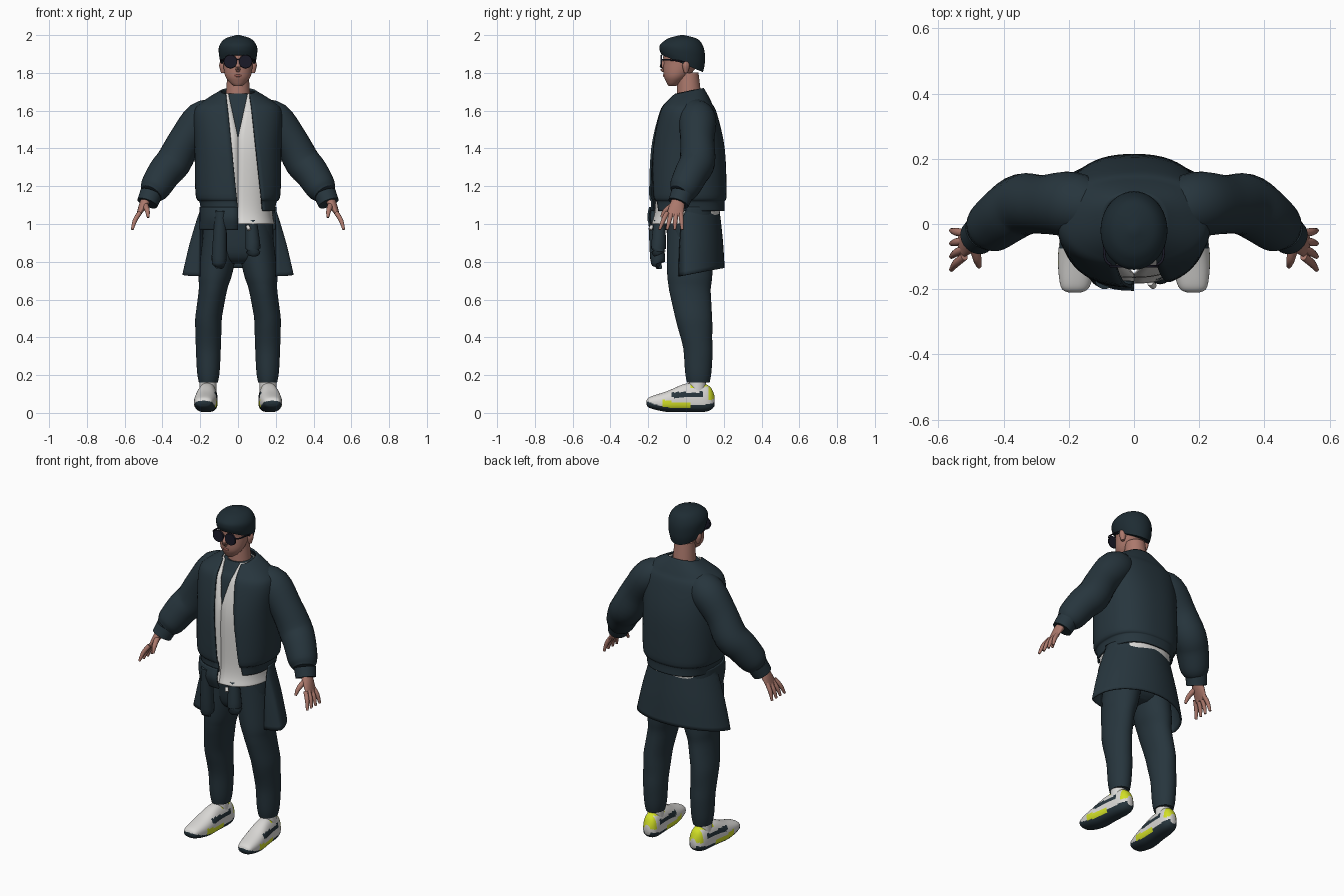
import bpy
import bmesh
from math import sin, cos, asin, pi
from mathutils import Vector

if "Cube" in bpy.data.objects:
    bpy.data.objects.remove(bpy.data.objects["Cube"])


def material(name, red, green, blue):
    mat = bpy.data.materials.new(name)
    mat.use_nodes = True
    mat.diffuse_color = (red, green, blue, 1)
    mat.node_tree.nodes["Principled BSDF"].inputs["Base Color"].default_value = mat.diffuse_color
    return mat


cloth = material("dark slate cloth", .02, .036, .047)
hair_dark = material("blue black hair", .013, .025, .033)
white = material("off white", .7, .69, .67)
skin = material("skin", .41, .19, .15)
lip = material("lip", .3, .1, .08)
lens_black = material("lens black", .01, .01, .02)
yellow = material("neon yellow", .65, .75, .02)

SIDES = (("left_", 1), ("right_", -1))


def spline(keys, steps):
    """Smooth curve through tuples of numbers."""
    points = []
    last = len(keys) - 1
    for i in range(last):
        before, start, end, after = (keys[max(0, min(last, i + j))] for j in (-1, 0, 1, 2))
        for k in range(steps):
            t = k / steps
            points.append([q + t / 2 * (r - p + t * (2*p - 5*q + 4*r - s + t * (3*(q - r) + s - p)))
                           for p, q, r, s in zip(before, start, end, after)])
    return points + [list(keys[-1])]


def power(value, exponent):
    return abs(value) ** exponent * (1 if value >= 0 else -1)


def skin_rings(name, rings, mats, closed=True, side=1, rule=None):
    """Bridge rings of points into a smooth-shaded object."""
    bm = bmesh.new()
    rows = [[bm.verts.new((x * side, y, z)) for x, y, z in ring] for ring in rings]
    count = len(rows[0])
    for low, high in zip(rows, rows[1:]):
        for j in range(count if closed else count - 1):
            k = (j + 1) % count
            bm.faces.new((low[j], low[k], high[k], high[j]))
    if closed:
        bm.faces.new(rows[0][::-1])
        bm.faces.new(rows[-1])
    bmesh.ops.recalc_face_normals(bm, faces=bm.faces)
    if rule:
        for face in bm.faces:
            face.material_index = rule(face.calc_center_median())
    mesh = bpy.data.meshes.new(name)
    bm.to_mesh(mesh)
    bm.free()
    for mat in mats:
        mesh.materials.append(mat)
    mesh.shade_smooth()
    mesh.set_sharp_from_angle(angle=.9)
    part = bpy.data.objects.new(name, mesh)
    bpy.context.collection.objects.link(part)
    return part


def loft(name, mats, keys, centre=lambda h: (0, 0), tilt=lambda h: 0, edges=None,
         exponent=2.4, count=40, steps=5, lying=False, thickness=.01, **options):
    """Keys: height, half width, front depth and, where it differs, back depth.
    edges gives the x limits of a front opening; lying swaps height and depth."""
    keys = [key if len(key) == 4 else (*key, key[2]) for key in keys]
    rings = []
    for height, width, front, back in spline(keys, steps):
        first, last = 0, 2 * pi * (count - 1) / count
        if edges:
            right, left = (asin(max(-1, min(1, power(edge / width, exponent / 2))))
                           for edge in edges(height))
            first, last = left, 2 * pi + right
        middle_x, middle_y = centre(height)
        ring = []
        for j in range(count):
            angle = first + (last - first) * j / (count - 1)
            depth = -(front if cos(angle) > 0 else back) * power(cos(angle), 2 / exponent)
            x = middle_x + width * power(sin(angle), 2 / exponent)
            y, z = middle_y + depth, height + tilt(height) * depth
            ring.append((x, z, y) if lying else (x, y, z))
        rings.append(ring)
    part = skin_rings(name, rings, mats, closed=not edges, **options)
    if edges:
        solid = part.modifiers.new("thickness", "SOLIDIFY")
        solid.thickness, solid.offset = thickness, 0


def tube(name, mat, keys, count=16, steps=4, **options):
    """Keys: x, y, z, radius."""
    points = spline(keys, steps)
    rings = []
    for i, (x, y, z, radius) in enumerate(points):
        ahead, behind = points[min(i + 1, len(points) - 1)], points[max(i - 1, 0)]
        turn = (Vector(ahead[:3]) - Vector(behind[:3])).to_track_quat("Z", "Y")
        angles = [2 * pi * j / count for j in range(count)]
        rings.append([Vector((x, y, z)) + turn @ Vector((radius * cos(a), radius * sin(a), 0))
                      for a in angles])
    skin_rings(name, rings, [mat], **options)


# Head, neck and face
loft("head", [skin], [(1.73, .02, .02), (1.75, .045, .04), (1.79, .07, .07), (1.87, .08, .1),
                      (1.92, .08, .09), (1.97, .05, .06)],
     centre=lambda h: (0, -.02 - .4 * max(0, 1.86 - h)), exponent=2)
tube("neck", skin, [(0, .02, 1.6, .07), (0, .01, 1.8, .056)], count=32)
tube("nose", skin, [(0, -.11, 1.87, .01), (0, -.125, 1.83, .015), (0, -.115, 1.81, .01)])
tube("lips", lip, [(-.03, -.105, 1.785, .002), (0, -.116, 1.785, .007), (.03, -.105, 1.785, .002)])
loft("hair", [hair_dark], [(1.85, .09, .11), (1.89, .1, .12), (1.94, .1, .115), (1.98, .07, .08),
                           (2, .01, .01)],
     centre=lambda h: (0, -.02), tilt=lambda h: min(0, 3.5 * (h - 1.97)), exponent=2)

# Ears and round sunglasses
tube("glasses_bridge", lens_black, [(-.02, -.13, 1.87, .003), (.02, -.13, 1.87, .003)])
for tag, s in SIDES:
    tube(tag + "ear", skin, [(.08, 0, 1.8, .01), (.08, 0, 1.84, .02), (.08, 0, 1.87, .01)], side=s)
    tube(tag + "lens", lens_black, [(.04, -.134, 1.86, .034), (.04, -.126, 1.86, .036)],
         count=32, side=s)
    tube(tag + "temple", lens_black, [(.07, -.126, 1.87, .004), (.09, -.1, 1.87, .004),
                                      (.09, 0, 1.86, .004)], side=s)

# Bomber jacket body, open down the front, with a narrower hem band
loft("jacket", [cloth], [(1.07, .19, .19), (1.12, .2, .19), (1.16, .22, .2), (1.4, .225, .19),
                         (1.58, .23, .15), (1.64, .19, .12), (1.7, .09, .08)],
     centre=lambda h: (0, .01), tilt=lambda h: max(0, 3 * (h - 1.63)),
     edges=lambda h: (.1 * (1.07 - h), .13 - .11 * (h - 1.07)), count=56)


# White shirt with a V opening over a dark undershirt
def neckline(h):
    half = .22 * max(0, h - 1.46)
    return -half, half


loft("shirt", [white], [(1, .19, .19, .15), (1.1, .18, .17), (1.4, .2, .17), (1.58, .2, .135),
                        (1.64, .16, .1), (1.69, .08, .07)],
     centre=lambda h: (0, .01), edges=neckline, count=56, steps=8, thickness=.006)
loft("undershirt", [cloth], [(1.4, .17, .15), (1.58, .18, .12), (1.64, .14, .09), (1.69, .07, .065)],
     centre=lambda h: (0, .01))

# Sleeves, cuffs and hands
for tag, s in SIDES:
    tube(tag + "sleeve", cloth, [(.11, .04, 1.58, .08), (.19, .06, 1.55, .1), (.28, .06, 1.44, .09),
                                 (.34, .06, 1.33, .095), (.39, .03, 1.27, .09),
                                 (.44, -.01, 1.19, .08), (.46, -.03, 1.16, .06)], count=28, side=s)
    tube(tag + "cuff", cloth, [(.46, -.02, 1.16, .06), (.48, -.04, 1.11, .056)], count=28, side=s)
    loft(tag + "palm", [skin], [(1.14, .03, .03), (1.1, .025, .04), (1.04, .01, .045)],
         centre=lambda h: (.48 + (1.14 - h) / 2, -.04 - (1.14 - h) / 5), exponent=2, side=s)
    for i, label in enumerate(("index", "middle", "ring", "little")):
        root, tip = -.1 + .024 * i, -.14 + .04 * i
        tube(tag + label + "_finger", skin, [(.52, root, 1.06, .012), (.545, (root + tip) / 2, 1.02, .012),
                                             (.56, tip, .97, .007)], side=s)
    tube(tag + "thumb", skin, [(.49, -.07, 1.1, .015), (.48, -.11, 1.07, .013),
                               (.475, -.13, 1.035, .007)], side=s)

# Garment tied round the waist: back panel, wrap, hanging sleeves and a drawstring
loft("tied_garment", [cloth], [(1.1, .19, .05, .17), (.9, .25, .05, .19), (.73, .29, .05, .2)],
     tilt=lambda h: (1.1 - h) / 2, edges=lambda h: (-.2, .2), exponent=2)
loft("waist_wrap", [cloth], [(.97, .2, .18, .15), (1.03, .2, .2, .16), (1.09, .2, .19, .16)],
     edges=lambda h: (0, .2))
tube("long_tied_sleeve", cloth, [(-.1, -.145, .79, .03), (-.1, -.15, .82, .04), (-.09, -.17, 1.07, .03)])
tube("short_tied_sleeve", cloth, [(.08, -.14, .84, .03), (.08, -.145, .87, .04), (.07, -.14, 1.02, .03)])
tube("drawstring", white, [(.05, -.18, .99, .01), (.06, -.19, .97, .01)])

# Trousers
loft("trouser_seat", [cloth], [(.79, .07, .06), (.85, .18, .11), (1.08, .18, .13)],
     centre=lambda h: (0, .02))
for tag, s in SIDES:
    loft(tag + "trouser_leg", [cloth], [(.16, .05, .06), (.22, .06, .07), (.37, .067, .08),
                                        (.48, .07, .095), (.65, .075, .11), (.75, .09, .12),
                                        (1, .1, .12)],
         centre=lambda h: (.157 - .16 * max(0, h - .5), max(.02, .065 - .14 * max(0, h - .33))),
         exponent=2, side=s)


# Running shoes: height above the curved sole decides the colour
def shoe_colour(point):
    upper, dark, bright = range(3)
    h = point.z - 1.5 * max(0, abs(point.y) - .05) ** 2
    if h < .025:
        return dark
    if h < .06:
        return bright if -.12 < point.y < .02 else dark if point.y > .03 and h < .04 else upper
    if h > .135 and point.y > .02 or point.y > .12:
        return bright
    return dark if -.07 < point.y < .09 and .08 < h < .11 else upper


for tag, s in SIDES:
    tube(tag + "sock", white, [(.16, .06, .1, .045), (.16, .06, .2, .045)], count=28, side=s)
    loft(tag + "shoe", [white, cloth, yellow],
         [(-.21, .02, .01), (-.19, .045, .03), (-.1, .06, .05, .06), (0, .055, .05, .1),
          (.09, .05, .05, .1), (.13, .04, .04, .08), (.15, .02, .02, .04)],
         centre=lambda y: (.165 - .08 * y, .055), count=56, steps=8, lying=True, side=s,
         rule=shoe_colour)
